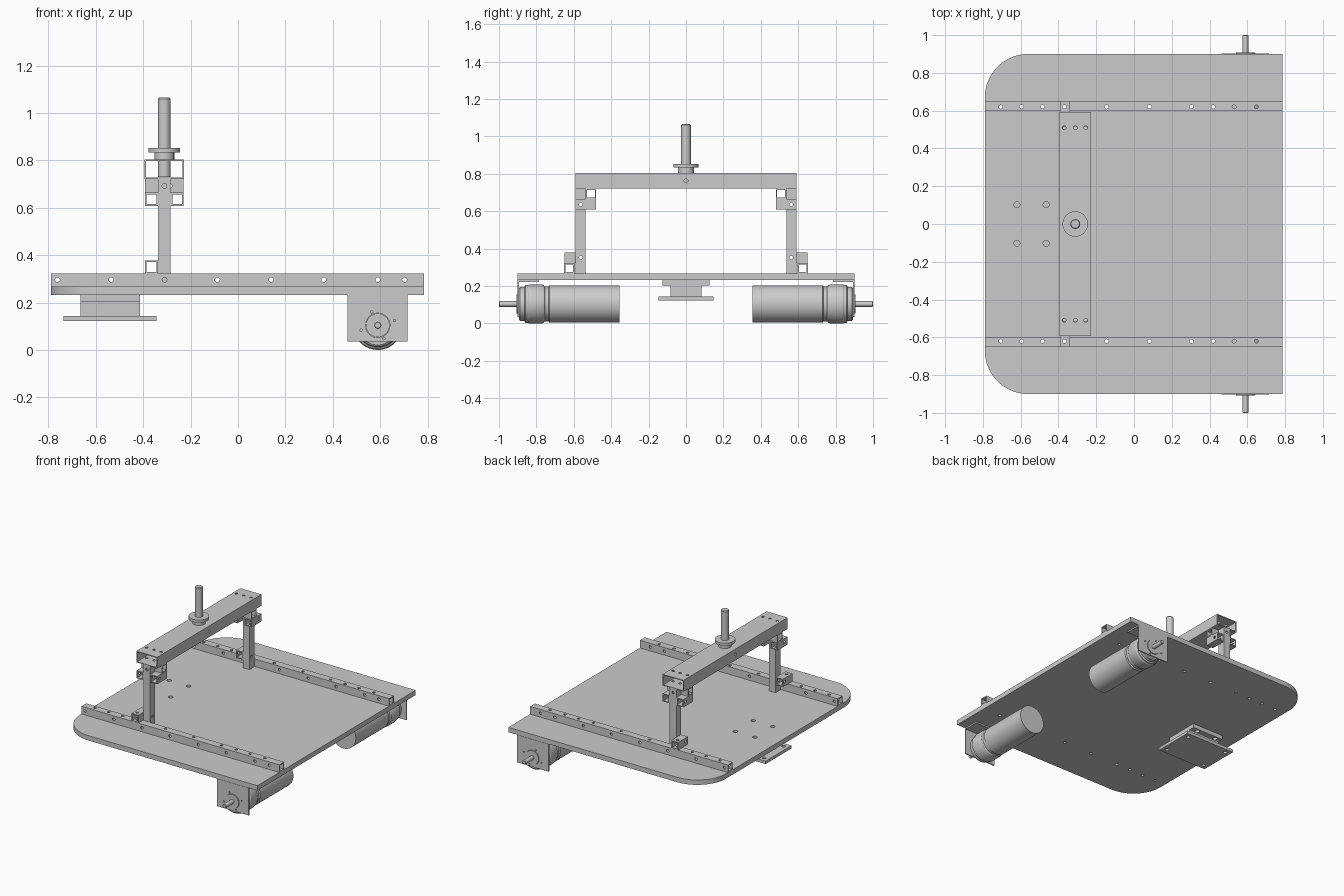
import bpy, bmesh, math
from mathutils import Matrix, Vector

if "Cube" in bpy.data.objects:
    bpy.data.objects.remove(bpy.data.objects["Cube"])

WALL = 0.007
ROT = {'x': Matrix.Rotation(math.pi / 2, 4, 'Y'),
       'y': Matrix.Rotation(-math.pi / 2, 4, 'X'),
       'z': Matrix.Identity(4)}


def finish(name, bm, smooth=False):
    bmesh.ops.recalc_face_normals(bm, faces=bm.faces)
    me = bpy.data.meshes.new(name)
    bm.to_mesh(me)
    bm.free()
    ob = bpy.data.objects.new(name, me)
    bpy.context.collection.objects.link(ob)
    if smooth:
        bpy.ops.object.select_all(action='DESELECT')
        ob.select_set(True)
        bpy.context.view_layer.objects.active = ob
        bpy.ops.object.shade_smooth_by_angle(angle=math.radians(25))
    return ob


def drill(ob, holes):
    """Cut round holes given as (axis, centre, radius, length)."""
    bm = bmesh.new()
    for axis, c, r, length in holes:
        bmesh.ops.create_cone(bm, cap_ends=True, segments=16, radius1=r, radius2=r,
                              depth=length, matrix=Matrix.Translation(c) @ ROT[axis])
    cutter = finish('hole_cutter', bm)
    cutter.hide_render = True
    mod = ob.modifiers.new('holes', 'BOOLEAN')
    mod.operation, mod.solver, mod.object = 'DIFFERENCE', 'EXACT', cutter
    dg = bpy.context.evaluated_depsgraph_get()
    me = bpy.data.meshes.new_from_object(ob.evaluated_get(dg))
    ob.modifiers.clear()
    ob.data = me
    bpy.data.objects.remove(cutter)


def box(name, x, y, z):
    bm = bmesh.new()
    bmesh.ops.create_cube(bm, size=1)
    for v in bm.verts:
        v.co = [sum(r) / 2 + c * (r[1] - r[0]) for r, c in zip((x, y, z), v.co)]
    return finish(name, bm)


def tube(name, axis, x, y, z, wall=WALL):
    """Open-ended rectangular tube running along an axis."""
    b = [sorted(x), sorted(y), sorted(z)]
    a = 'xyz'.index(axis)
    u, w = (a + 1) % 3, (a + 2) % 3
    bm = bmesh.new()
    rings = []
    for end in (0, 1):
        for inset in (0, wall):
            ring = []
            for i, j in ((0, 0), (1, 0), (1, 1), (0, 1)):
                co = [0, 0, 0]
                co[a] = b[a][end]
                co[u] = b[u][i] + (inset if i == 0 else -inset)
                co[w] = b[w][j] + (inset if j == 0 else -inset)
                ring.append(bm.verts.new(co))
            rings.append(ring)
    for p, q in ((0, 1), (1, 3), (3, 2), (2, 0)):
        for k in range(4):
            n = (k + 1) % 4
            bm.faces.new((rings[p][k], rings[p][n], rings[q][n], rings[q][k]))
    return finish(name, bm)


def lathe(name, profile, matrix, steps=48):
    """Revolve (radius, height) points about z, then place with matrix."""
    bm = bmesh.new()
    vs = [bm.verts.new((r, 0, h)) for r, h in profile]
    es = [bm.edges.new(p) for p in zip(vs, vs[1:])]
    bmesh.ops.spin(bm, geom=vs + es, cent=(0, 0, 0), axis=(0, 0, 1),
                   angle=2 * math.pi, steps=steps)
    bmesh.ops.remove_doubles(bm, verts=bm.verts, dist=1e-5)
    bm.transform(matrix)
    return finish(name, bm, True)


# base plate with two rounded corners
R, X0, X1, Y1 = 0.23, -0.79, 0.785, 0.9
pts = [(X1, -Y1), (X1, Y1)]
for cy, start in ((Y1 - R, 90), (R - Y1, 180)):
    for i in range(17):
        t = math.radians(start + 90 * i / 16)
        pts.append((X0 + R + R * math.cos(t), cy + R * math.sin(t)))
bm = bmesh.new()
face = bm.faces.new([bm.verts.new((px, py, 0.232)) for px, py in pts])
up = bmesh.ops.extrude_face_region(bm, geom=[face])
bmesh.ops.translate(bm, vec=(0, 0, 0.035),
                    verts=[g for g in up['geom'] if isinstance(g, bmesh.types.BMVert)])
plate = finish('base_plate', bm, True)

rail_x = [-0.706, -0.595, -0.484, -0.368, -0.145, 0.082, 0.304, 0.42, 0.648, 0.53]
side_x = [-0.762, -0.535, -0.31, -0.087, 0.14, 0.362, 0.59, 0.703]
caster_holes = [('z', (px, py, 0.23), 0.016, 0.1) for px in (-0.62, -0.465) for py in (-0.102, 0.102)]
drill(plate, caster_holes + [('z', (px, s * 0.62, 0.25), 0.01, 0.1)
                             for px in rail_x[:-1] for s in (1, -1)])

# caster mount under the plate
drill(box('caster_top_flange', (-0.665, -0.413), (-0.125, 0.125), (0.203, 0.232)), caster_holes)
box('caster_block', (-0.665, -0.413), (-0.083, 0.083), (0.143, 0.203))
foot = box('caster_foot_plate', (-0.737, -0.343), (-0.147, 0.147), (0.122, 0.143))
drill(foot, [('z', (px, py, 0.13), 0.013, 0.1) for px in (-0.7, -0.38) for py in (-0.11, 0.11)])

XC = -0.311
beam_x = (-0.37, XC, -0.255)
for s, side in ((-1, 'front'), (1, 'back')):
    # long perforated rail
    rail = tube(side + '_rail', 'x', (X0, X1), (s * 0.597, s * 0.651), (0.267, 0.322))
    drill(rail, [('z', (px, s * 0.62, 0.295), 0.01, 0.1) for px in rail_x] +
                [('y', (px, s * 0.624, 0.296), 0.01, 0.1) for px in side_x])

    # upright post and its square-tube brackets
    post = tube(side + '_post', 'z', (-0.337, -0.285), (s * 0.537, s * 0.592), (0.267, 0.722))
    drill(post, [('x', (XC, s * 0.563, 0.352), 0.01, 0.1), ('x', (XC, s * 0.563, 0.636), 0.01, 0.1),
                 ('y', (XC, s * 0.563, 0.692), 0.01, 0.1)])
    low = tube(side + '_foot_bracket', 'y', (-0.393, -0.338), (s * 0.54, s * 0.65), (0.322, 0.378))
    drill(low, [('x', (-0.366, s * 0.563, 0.352), 0.01, 0.1), ('z', (-0.368, s * 0.62, 0.35), 0.01, 0.1)])
    for bx, label in (((-0.393, -0.338), 'left'), ((-0.284, -0.229), 'right')):
        br = tube(f'{side}_{label}_head_bracket', 'y', bx, (s * 0.48, s * 0.592), (0.608, 0.664))
        drill(br, [('x', (sum(bx) / 2, s * 0.563, 0.636), 0.01, 0.1),
                   ('z', (sum(bx) / 2, s * 0.508, 0.636), 0.01, 0.1)])
    cross = tube(side + '_cross_tube', 'x', (-0.393, -0.229), (s * 0.48, s * 0.536), (0.665, 0.721))
    drill(cross, [('z', (px, s * 0.508, 0.69), 0.01, 0.1) for px in beam_x] +
                 [('y', (XC + 0.025, s * 0.508, 0.692), 0.008, 0.1)])

    # motor bracket: upright plate and top flange
    mx, mz = 0.59, 0.104
    mb = box(side + '_motor_plate', (0.463, 0.716), sorted((s * 0.894, s * 0.902)), (0.035, 0.232))
    holes = [('y', (mx, s * 0.9, mz), 0.052, 0.05)]
    for a in (20, 110, 200, 290):
        t = math.radians(a)
        holes.append(('y', (mx + 0.075 * math.cos(t), s * 0.9, mz + 0.06 * math.sin(t)), 0.005, 0.05))
    drill(mb, holes)
    box(side + '_motor_flange', (0.463, 0.716), sorted((s * 0.785, s * 0.895)), (0.222, 0.232))

    # motor with ribbed gearbox, boss and output shaft
    place = Matrix.Translation((mx, 0, mz)) @ Matrix.Rotation(-s * math.pi / 2, 4, 'X')
    lathe(side + '_motor', [(0, 0.355), (0.1, 0.355), (0.1, 0.73), (0.093, 0.735), (0.093, 0.755),
                            (0.1, 0.76), (0.104, 0.77), (0.104, 0.84), (0.101, 0.845), (0.101, 0.858),
                            (0.092, 0.864), (0.09, 0.888), (0.083, 0.893), (0, 0.893)], place)
    lathe(side + '_motor_shaft', [(0, 0.89), (0.05, 0.89), (0.05, 0.907), (0.015, 0.907),
                                  (0.015, 0.997), (0.012, 1.0), (0, 1.0)], place, 32)

# hollow top beam
beam = tube('top_beam', 'y', (-0.395, -0.228), (-0.592, 0.592), (0.722, 0.803), 0.006)
drill(beam, [('z', (px, s * 0.51, 0.76), 0.01, 0.2) for px in beam_x for s in (1, -1)] +
            [('x', (XC, 0, 0.763), 0.01, 0.3), ('z', (XC, 0, 0.8), 0.026, 0.05)])

# vertical mast with collar
up = Matrix.Translation((XC, 0, 0))
lathe('mast', [(0, 0.73), (0.026, 0.73), (0.026, 1.06), (0.022, 1.065), (0, 1.065)], up, 32)
lathe('mast_collar', [(0.026, 0.803), (0.042, 0.803), (0.042, 0.834), (0.067, 0.834),
                      (0.067, 0.853), (0.026, 0.853)], up, 40)
